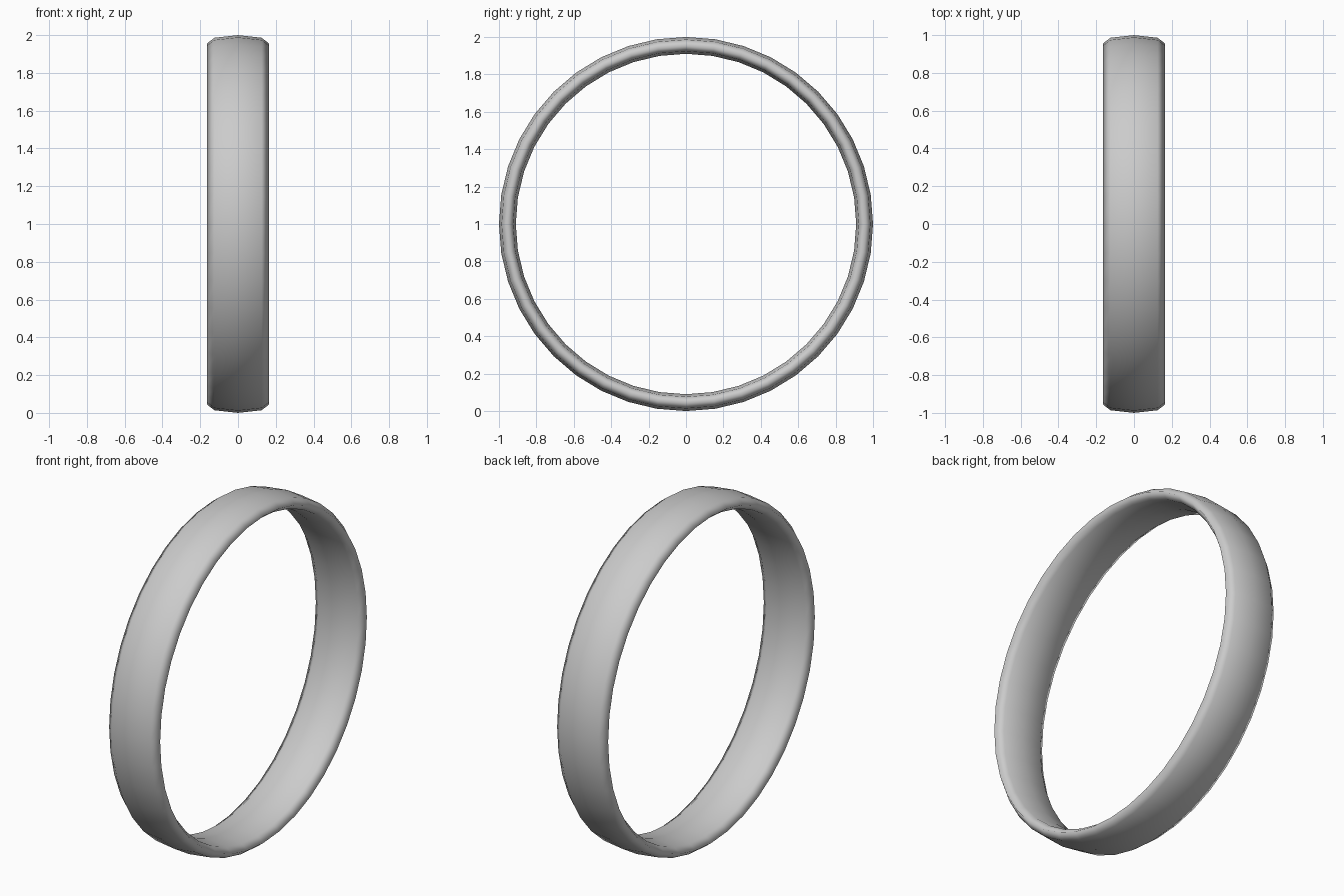
import bpy, bmesh
from math import sin, cos, tau

if "Cube" in bpy.data.objects:
    bpy.data.objects.remove(bpy.data.objects["Cube"])

SIDES = 40
# Cross-section of the band: (x, radius), domed outside and inside with rounded rims
half = [(0.0, 1.0), (0.125, 0.986), (0.165, 0.955), (0.125, 0.924), (0.0, 0.91)]
profile = half + [(-x, r) for x, r in reversed(half[1:-1])]

# Revolve the cross-section around the x axis
bm = bmesh.new()
rings = []
for i in range(SIDES):
    a = tau * i / SIDES
    rings.append([bm.verts.new((x, r * sin(a), 1 + r * cos(a))) for x, r in profile])
n = len(profile)
for i in range(SIDES):
    a, b = rings[i], rings[(i + 1) % SIDES]
    for j in range(n):
        k = (j + 1) % n
        f = bm.faces.new((a[j], a[k], b[k], b[j]))
        f.smooth = True
bmesh.ops.recalc_face_normals(bm, faces=bm.faces)

mesh = bpy.data.meshes.new("ring_band")
bm.to_mesh(mesh)
bm.free()
band = bpy.data.objects.new("ring_band", mesh)
bpy.context.collection.objects.link(band)
